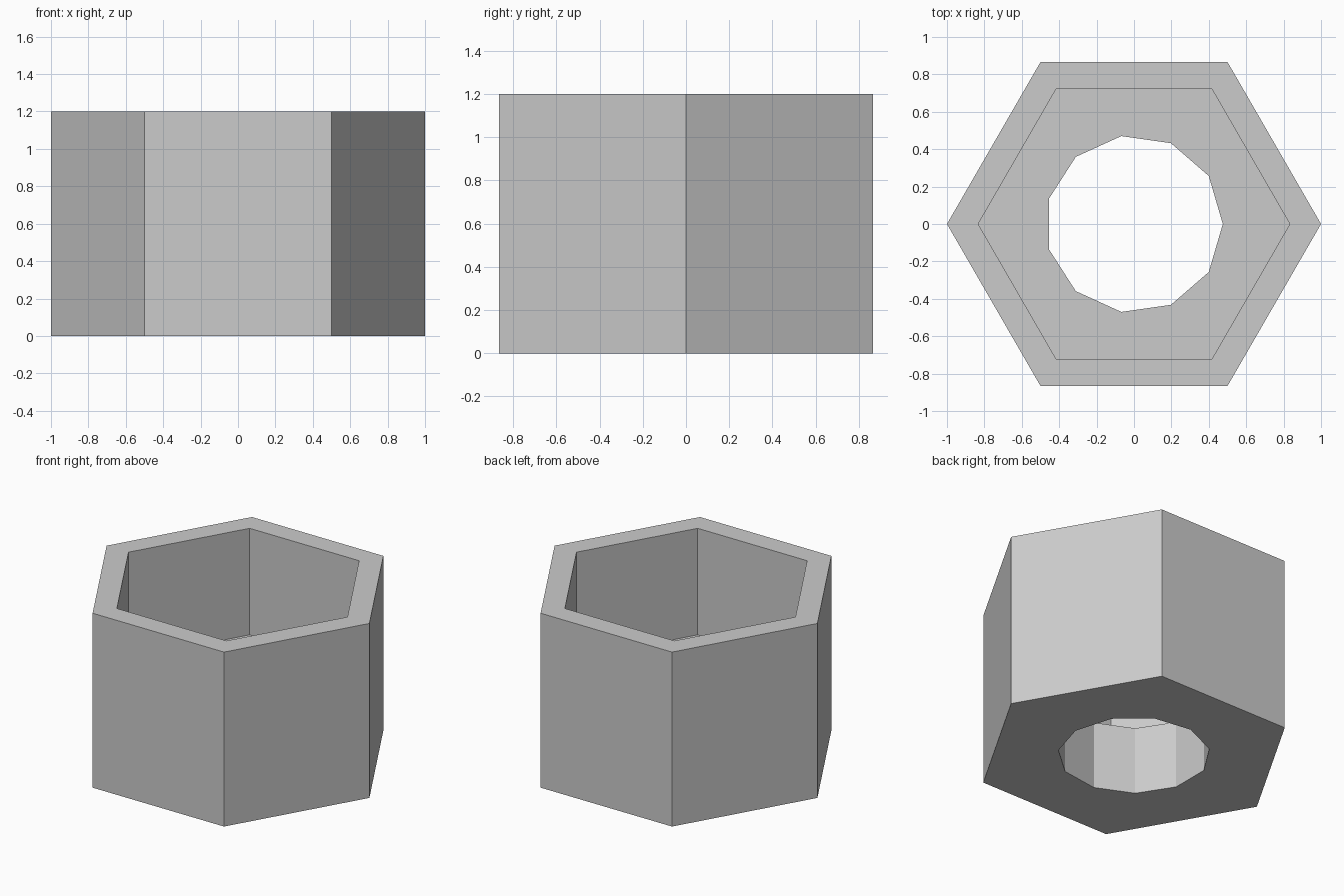
import bpy
import math

default_cube = bpy.data.objects.get("Cube")
if default_cube:
    bpy.data.objects.remove(default_cube, do_unlink=True)

HEIGHT = 1.2
FLOOR = 0.467

grey = bpy.data.materials.new("light_grey")
grey.use_nodes = True
colour = (0.6, 0.6, 0.6, 1)
grey.diffuse_color = colour
grey.node_tree.nodes["Principled BSDF"].inputs["Base Color"].default_value = colour


def prism(name, sides, radius, bottom, top):
    """Upright prism with one corner pointing along +x."""
    bpy.ops.mesh.primitive_cylinder_add(
        vertices=sides, radius=radius, depth=top - bottom,
        location=(0, 0, (bottom + top) / 2), rotation=(0, 0, -math.pi / 2))
    obj = bpy.context.object
    bpy.ops.object.transform_apply(location=True, rotation=True, scale=True)
    obj.name = name
    obj.data.materials.append(grey)
    return obj


# Hexagonal body
body = prism("hex_socket", 6, 1.0, 0, HEIGHT)

# Hexagonal pocket from above, and a bore through the floor
cutters = [
    prism("pocket_cutter", 6, 0.833, FLOOR, HEIGHT + 0.2),
    prism("bore_cutter", 11, 0.475, -0.2, FLOOR + 0.1),
]

bpy.ops.object.select_all(action="DESELECT")
bpy.context.view_layer.objects.active = body
body.select_set(True)
for cutter in cutters:
    cutter.hide_render = True
    cut = body.modifiers.new(cutter.name, "BOOLEAN")
    cut.operation = "DIFFERENCE"
    cut.solver = "EXACT"
    cut.object = cutter
    bpy.ops.object.modifier_apply(modifier=cut.name)
    bpy.data.objects.remove(cutter, do_unlink=True)

bpy.ops.object.shade_flat()
